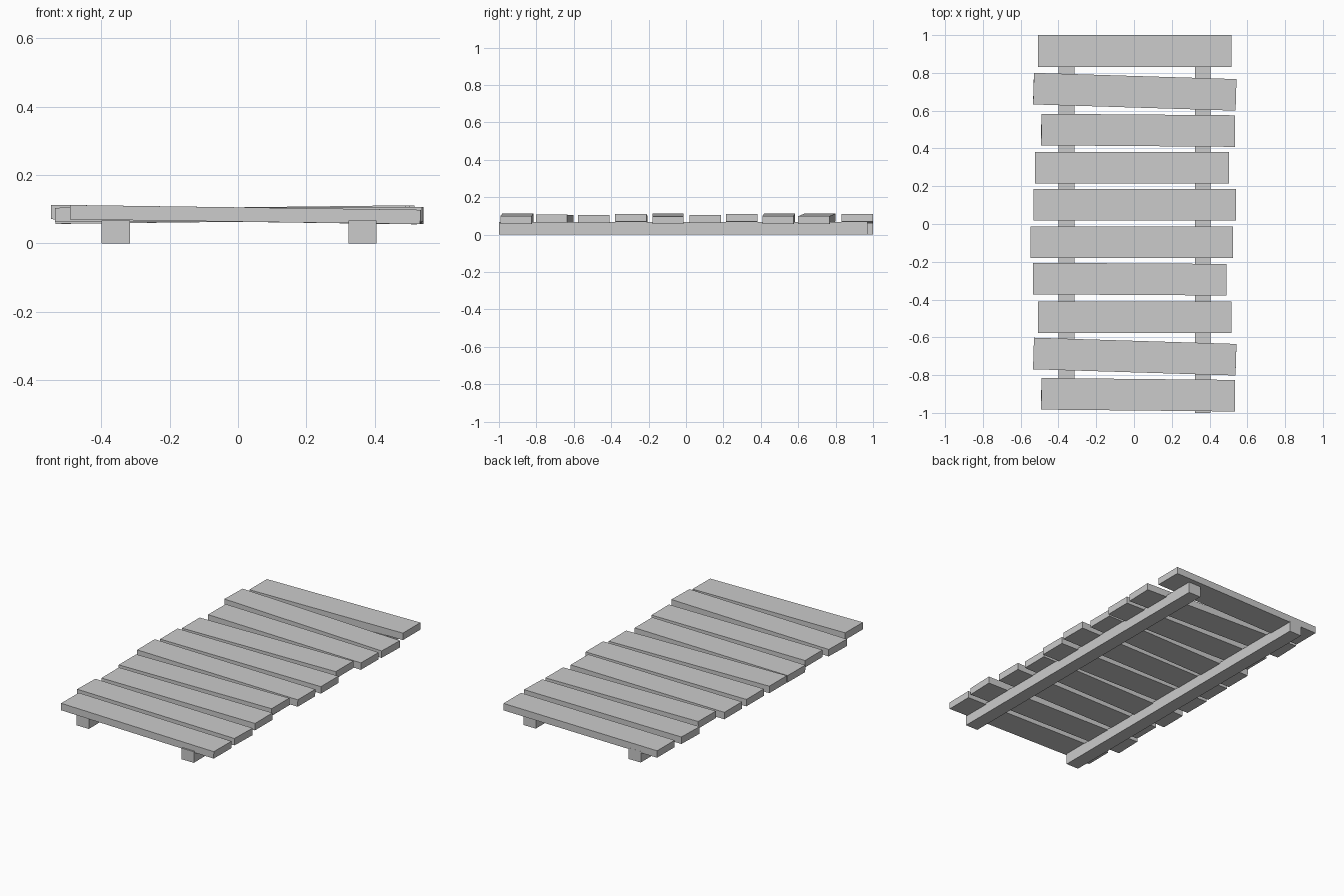
import bpy
from math import atan2, hypot
from mathutils import Matrix

def box(name, size, loc, yaw=0.0, pitch=0.0):
    bpy.ops.mesh.primitive_cube_add(size=1)
    o = bpy.context.object
    o.name = name
    o.data.transform(Matrix.Diagonal((*size, 1)))
    o.rotation_euler = (0, pitch, yaw)
    o.location = loc
    return o

# Two long rails under the deck, slightly offset lengthwise
box("left_rail", (0.083, 1.97, 0.067), (-0.357, 0.015, 0.0335))
box("right_rail", (0.083, 1.97, 0.067), (0.364, -0.015, 0.0335))

# Planks: left x, right x, centre y, sideways skew, rise from left to right
planks = [
    (-0.492, 0.535, -0.904, -0.010, -0.014),
    (-0.533, 0.541, -0.702, -0.033, 0.002),
    (-0.508, 0.518, -0.493, 0.0, 0.0),
    (-0.535, 0.491, -0.292, -0.006, 0.012),
    (-0.548, 0.525, -0.096, 0.0, -0.015),
    (-0.534, 0.540, 0.103, 0.0, 0.0),
    (-0.524, 0.503, 0.298, 0.0, 0.012),
    (-0.492, 0.535, 0.496, -0.008, -0.014),
    (-0.533, 0.541, 0.700, -0.033, -0.014),
    (-0.508, 0.518, 0.916, 0.0, 0.012),
]
for i, (x0, x1, y, skew, rise) in enumerate(planks):
    w = x1 - x0
    box(f"plank_{i + 1}", (hypot(w, skew) - 0.002, 0.167, 0.042),
        ((x0 + x1) / 2, y, 0.0845), atan2(skew, w), -atan2(rise, w))
